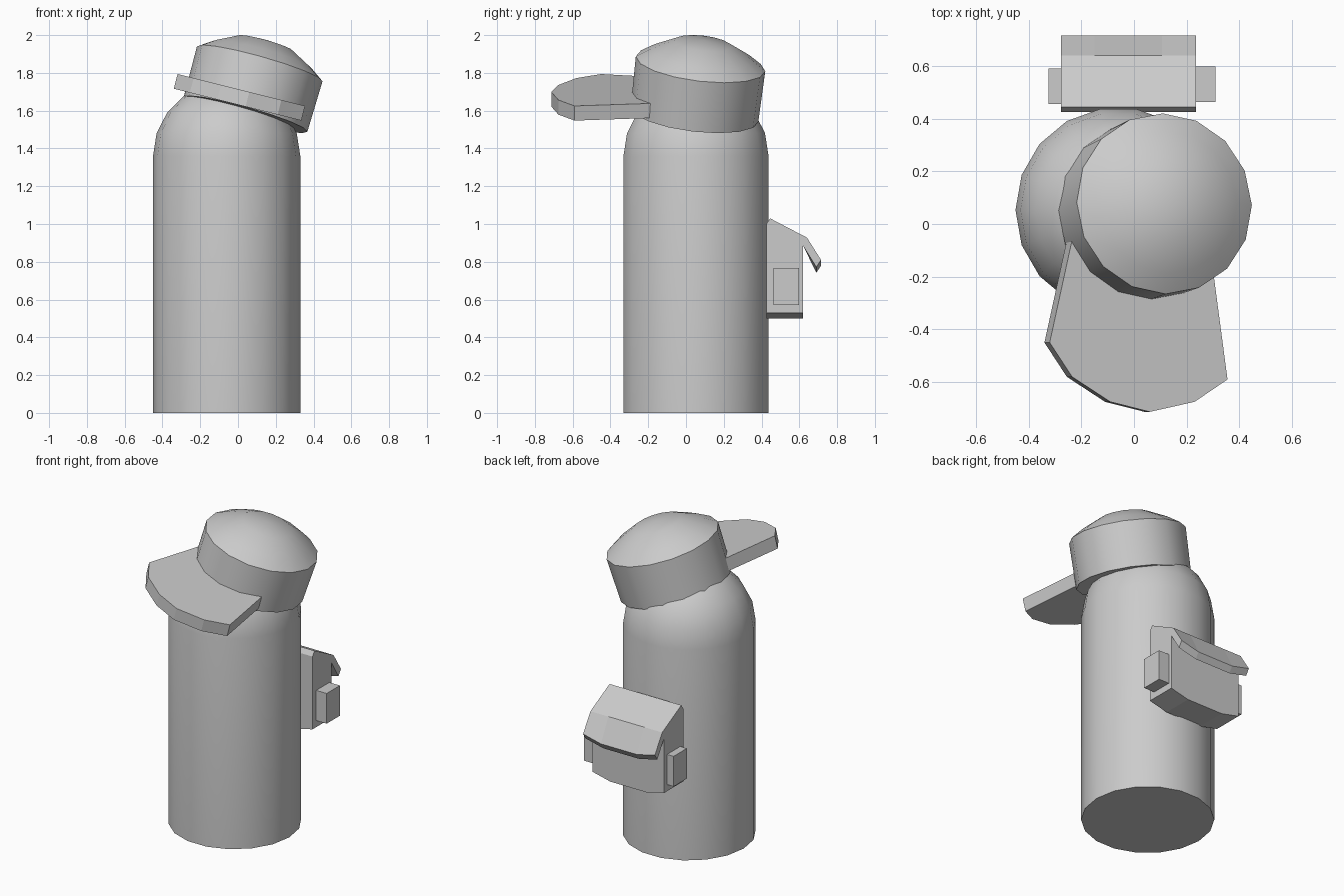
import bpy, bmesh, math
from mathutils import Matrix, Vector

cube = bpy.data.objects.get("Cube")
if cube:
    bpy.data.objects.remove(cube, do_unlink=True)

grey = bpy.data.materials.new("plain_grey")
grey.use_nodes = True
COLOUR = (0.6, 0.6, 0.6, 1)
grey.diffuse_color = COLOUR
grey.node_tree.nodes["Principled BSDF"].inputs["Base Color"].default_value = COLOUR


def finish(name, bm, matrix=None, smooth=False):
    """Turn a bmesh into a named object."""
    bmesh.ops.recalc_face_normals(bm, faces=bm.faces)
    mesh = bpy.data.meshes.new(name)
    bm.to_mesh(mesh)
    bm.free()
    mesh.materials.append(grey)
    obj = bpy.data.objects.new(name, mesh)
    bpy.context.collection.objects.link(obj)
    if matrix:
        obj.matrix_world = matrix
    if smooth:
        bpy.ops.object.select_all(action="DESELECT")
        obj.select_set(True)
        bpy.context.view_layer.objects.active = obj
        bpy.ops.object.shade_smooth_by_angle(angle=math.radians(30))
    return obj


def loft(bm, rings, closed_ends=True):
    """Skin equal-length closed rings of points."""
    rows = [[bm.verts.new(p) for p in ring] for ring in rings]
    for a, b in zip(rows, rows[1:]):
        n = len(a)
        for i in range(n):
            j = (i + 1) % n
            bm.faces.new((a[i], a[j], b[j], b[i]))
    if closed_ends:
        bm.faces.new(rows[0][::-1])
        bm.faces.new(rows[-1])
    return rows


def turned(name, profile, sides, apex, matrix):
    """Revolve (radius, height) pairs, close the base and add a top point."""
    bm = bmesh.new()
    steps = [math.tau * i / sides for i in range(sides)]
    rows = loft(bm, [[(r * math.cos(a), r * math.sin(a), z) for a in steps]
                     for r, z in profile], closed_ends=False)
    bm.faces.new(rows[0][::-1])
    tip = bm.verts.new((0, 0, apex))
    for i in range(sides):
        bm.faces.new((rows[-1][i], rows[-1][(i + 1) % sides], tip))
    return finish(name, bm, matrix, smooth=True)


# Body: column with a round top
R, SHOULDER = 0.39, 1.36
dome = [(R * math.cos(math.radians(a)), SHOULDER + R * math.sin(math.radians(a)))
        for a in range(0, 90, 18)]
turned("body", [(R, 0)] + dome, 18, SHOULDER + R,
       Matrix.Translation((-0.06, 0.053, 0)))

# Cap: short tilted drum with a shallow crown
base = Vector((0.04, 0.045, 1.58))
rim = Vector((0.115, 0.077, 1.848))
axis = rim - base
h = axis.length
tilt = Vector((0, 0, 1)).rotation_difference(axis).to_matrix().to_4x4()
turned("cap", [(0.34, 0), (0.345, h), (0.272, h + 0.05), (0.15, h + 0.114)],
       16, h + 0.132, Matrix.Translation(base) @ tilt)

# Visor: sloping plate with a faceted front edge
outline = [(-0.2, 0.1), (-0.32, -0.45), (-0.235, -0.58), (-0.09, -0.675),
           (0.06, -0.713), (0.23, -0.675), (0.355, -0.59), (0.29, -0.1)]
top = [Vector((x, y, 1.625 - 0.25 * (x - 0.355))) for x, y in outline]
drop = Vector((0.25, 0, 0.97)).normalized() * 0.08
bm = bmesh.new()
loft(bm, [[p - drop for p in top], top])
finish("visor", bm)

# Backpack: side profile (y, z, sag) where sag lowers the middle
side = [(0.425, 0.53, 1), (0.425, 1.0, 0), (0.445, 1.03, 0), (0.64, 0.928, 0),
        (0.715, 0.81, 1), (0.69, 0.772, 1), (0.62, 0.885, 0), (0.62, 0.53, 1)]
bm = bmesh.new()
loft(bm, [[(x, y, z - 0.03 * sag * low) for y, z, sag in side]
          for x, low in ((-0.278, 0), (-0.15, 1), (0.107, 1), (0.235, 0))])
finish("backpack", bm)

# Side pockets
for name, x0, x1, y in (("right_pocket", -0.325, -0.25, 0.523),
                        ("left_pocket", 0.2, 0.31, 0.53)):
    bm = bmesh.new()
    bmesh.ops.create_cube(bm, size=1, matrix=Matrix.Translation(((x0 + x1) / 2, y, 0.67))
                          @ Matrix.Diagonal((x1 - x0, 0.135, 0.195, 1)))
    finish(name, bm)
